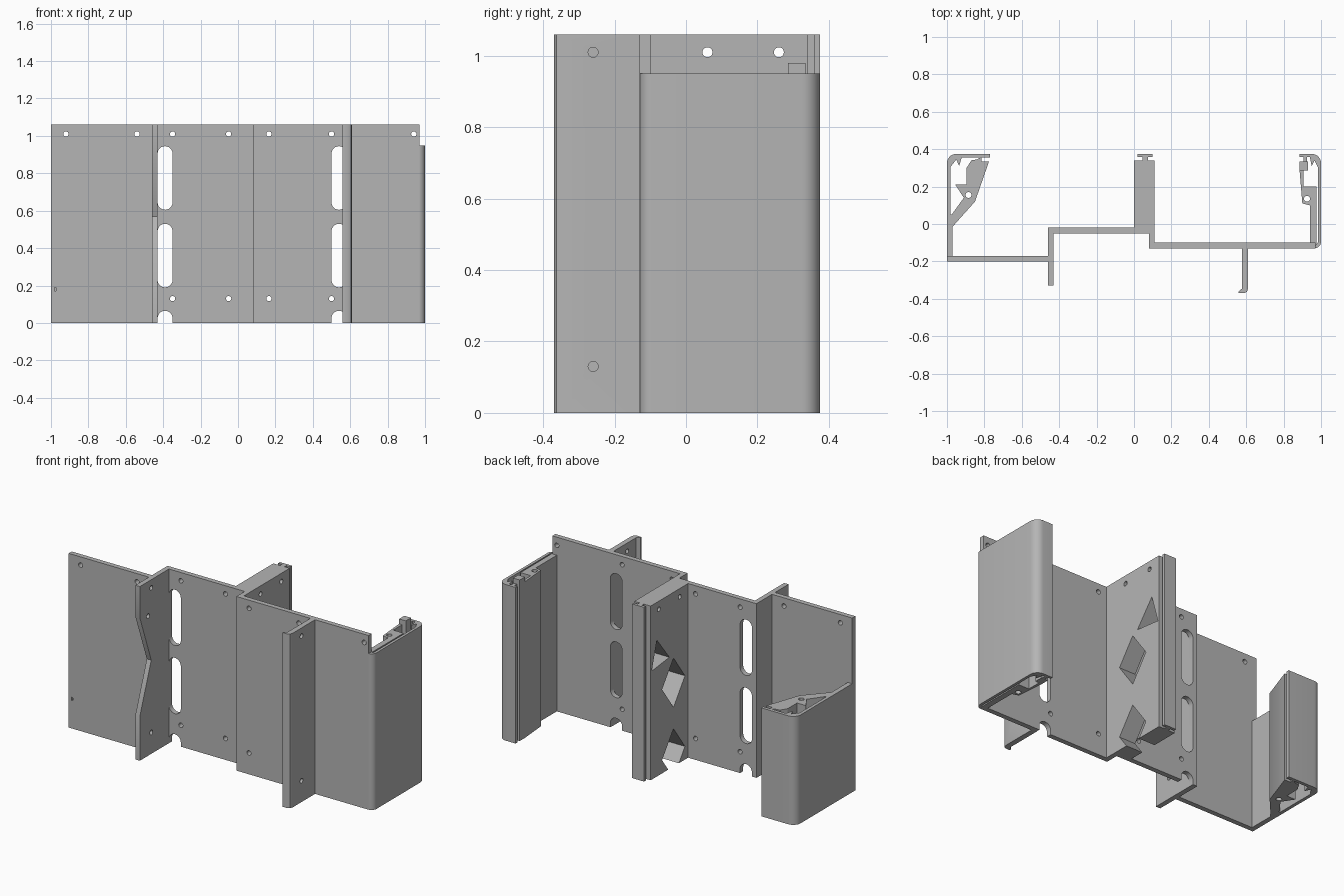
import bpy, bmesh, math
from mathutils import Vector

cube = bpy.data.objects.get("Cube")
if cube:
    bpy.data.objects.remove(cube, do_unlink=True)

grey = bpy.data.materials.new("plain_grey")
grey.use_nodes = True
grey.diffuse_color = (0.46, 0.46, 0.46, 1)
grey.node_tree.nodes["Principled BSDF"].inputs["Base Color"].default_value = (0.46, 0.46, 0.46, 1)

H = 1.06           # full height
LEFT_H = 0.66      # height of the hooked wall on the -x side
RIGHT_H = 0.95     # height of the hooked wall on the +x side
MAP = {"x": lambda u, v, w: (w, u, v),
       "y": lambda u, v, w: (u, w, v),
       "z": lambda u, v, w: (u, v, w)}


def prism(name, outlines, lo, hi, axis="z"):
    """Extrude one or more outlines along an axis into one object."""
    bm = bmesh.new()
    for pts in outlines:
        a = [bm.verts.new(MAP[axis](u, v, lo)) for u, v in pts]
        b = [bm.verts.new(MAP[axis](u, v, hi)) for u, v in pts]
        bm.faces.new(a)
        bm.faces.new(b[::-1])
        for i in range(len(a)):
            j = (i + 1) % len(a)
            bm.faces.new((a[j], a[i], b[i], b[j]))
    bmesh.ops.recalc_face_normals(bm, faces=bm.faces)
    me = bpy.data.meshes.new(name)
    bm.to_mesh(me)
    bm.free()
    me.materials.append(grey)
    ob = bpy.data.objects.new(name, me)
    bpy.context.collection.objects.link(ob)
    return ob


def activate(ob):
    bpy.ops.object.select_all(action="DESELECT")
    ob.select_set(True)
    bpy.context.view_layer.objects.active = ob


def cut(ob, outlines, axis):
    """Cut outlines right through a part."""
    tool = prism("cutter", outlines, -2, 2, axis)
    tool.hide_render = True
    mod = ob.modifiers.new("cut", "BOOLEAN")
    mod.operation, mod.solver, mod.object = "DIFFERENCE", "EXACT", tool
    activate(ob)
    bpy.ops.object.modifier_apply(modifier=mod.name)
    bpy.data.objects.remove(tool, do_unlink=True)


def rect(x0, x1, y0, y1):
    return [(x0, y0), (x1, y0), (x1, y1), (x0, y1)]


def slot(u, v0, v1, r, n=12):
    """Outline of a vertical slot; a circle when v0 equals v1."""
    top = [(u + r * math.cos(math.pi * i / n), v1 + r * math.sin(math.pi * i / n)) for i in range(n + 1)]
    low = [(u - r * math.cos(math.pi * i / n), v0 - r * math.sin(math.pi * i / n)) for i in range(n + 1)]
    return top + low if v1 > v0 else top + low[1:-1]


def hole(u, v, r=0.014):
    return slot(u, v, v, r)


def ribbon(path, t, n=8):
    """Outline of a strip lying left of a path of (x, y, corner radius)."""
    line = []
    for i, (x, y, r) in enumerate(path):
        p = Vector((x, y))
        if r == 0:
            line.append(p)
            continue
        d0 = (Vector(path[i - 1][:2]) - p).normalized()
        d1 = (Vector(path[i + 1][:2]) - p).normalized()
        c = p + (d0 + d1) * r
        for k in range(n + 1):
            a = math.pi / 2 * k / n
            line.append(c - d1 * r * math.cos(a) - d0 * r * math.sin(a))
    inner = []
    for i, p in enumerate(line):
        d0 = (p - line[max(i - 1, 0)]).normalized()
        d1 = (line[min(i + 1, len(line) - 1)] - p).normalized()
        d = (d0 + d1).normalized()
        m = d.dot(d1 if d1.length else d0)
        inner.append(p + Vector((-d.y, d.x)) * t / m)
    return [tuple(p) for p in line + inner[::-1]]


parts = []

# Three stepped upright panels
side_panel = prism("left_end_panel", [rect(-1, -0.45, -0.2, -0.17)], 0, H)
cut(side_panel, [hole(-0.92, 1.01), hole(-0.54, 1.01), hole(-0.98, 0.18, 0.01)], "y")

mid_panel = prism("middle_panel", [rect(-0.44, 0.05, -0.05, -0.02)], 0, H)
wide_panel = prism("wide_panel", [rect(0.08, 0.97, -0.13, -0.1)], 0, H)
for panel, slot_x, hole_xs in ((mid_panel, -0.39, (-0.35, -0.05)), (wide_panel, 0.54, (0.165, 0.5))):
    cut(panel, [slot(slot_x, z - 0.13, z + 0.13, 0.04) for z in (0.775, 0.36, -0.105)], "y")
    cut(panel, [hole(x, z) for x in hole_xs for z in (0.13, 1.01)], "y")
cut(wide_panel, [hole(0.94, 1.01)], "y")

# Notched fin at the step
notched_fin = prism("notched_fin", [[(-0.02, 0), (-0.02, H), (-0.33, H), (-0.33, 0.87),
                                     (-0.22, 0.57), (-0.33, 0.27), (-0.33, 0)]], -0.46, -0.43, "x")
cut(notched_fin, [hole(-0.22, 1.01), hole(-0.25, 0.85), hole(-0.22, 0.13)], "x")

# Front fin with a small curled lip
lipped_fin = prism("lipped_fin", [[(0.578, -0.12), (0.578, -0.345), (0.56, -0.36), (0.56, -0.37),
                                   (0.59, -0.37), (0.604, -0.362), (0.61, -0.345), (0.61, -0.12)]], 0, H)
cut(lipped_fin, [hole(-0.26, 1.01), hole(-0.26, 0.13)], "x")

# Rear post with openings and a T-shaped rail
post = prism("rear_post", [[(0, -0.05), (0.08, -0.05), (0.08, -0.13), (0.11, -0.13),
                            (0.11, 0.34), (0, 0.34)]], 0, H)
openings = [[(0.12, z + 0.15), (0.01, z), (0.12, z - 0.15), (0.23, z)] for z in (0.51, 0.08)]
openings.append([(0.28, 0.83), (0.16, 0.68), (0.33, 0.66)])
cut(post, openings, "x")
cut(post, [hole(0.06, 1.01), hole(0.26, 1.01)], "x")
rail = prism("post_rail", [[(0.045, 0.335), (0.075, 0.335), (0.075, 0.358), (0.1, 0.358),
                            (0.1, 0.375), (0.02, 0.375), (0.02, 0.358), (0.045, 0.358)]], 0, H)

# Hooked wall on the -x side with its slanted clip
left_wall = prism("left_hooked_wall", [ribbon([(-0.77, 0.375, 0), (-1, 0.375, 0.05), (-1, -0.2, 0)], 0.02)], 0, LEFT_H)
left_inner = prism("left_wall_lining", [rect(-0.985, -0.97, -0.18, 0.05)], 0, LEFT_H)
left_clip = prism("left_clip", [[(-0.975, -0.02), (-0.85, 0.12), (-0.775, 0.335), (-0.815, 0.335),
                                 (-0.815, 0.36), (-0.84, 0.345), (-0.87, 0.34), (-0.895, 0.3),
                                 (-0.895, 0.21), (-0.955, 0.21), (-0.91, 0.14), (-0.975, 0.05)]], 0, LEFT_H)
cut(left_clip, [hole(-0.885, 0.155, 0.016)], "z")
left_barb = prism("left_barb", [[(-0.985, 0.36), (-0.985, 0.3), (-0.95, 0.345), (-0.935, 0.31),
                                 (-0.92, 0.36)]], 0, LEFT_H)

# Hooked wall on the +x side with its straight clip
right_wall = prism("right_hooked_wall", [ribbon([(0.96, -0.13, 0), (1, -0.13, 0.035), (1, 0.375, 0.05),
                                                 (0.885, 0.375, 0)], 0.017)], 0, RIGHT_H)
right_clip = prism("right_clip", [[(0.94, -0.11), (0.975, -0.11), (0.975, 0.2), (0.905, 0.2),
                                   (0.905, 0.29), (0.885, 0.29), (0.9, 0.11), (0.94, 0.1)]], 0, RIGHT_H)
cut(right_clip, [hole(0.925, 0.135, 0.016)], "z")
right_stub = prism("right_clip_stub", [rect(0.885, 0.93, 0.285, 0.335)], 0, 0.98)
right_neck = prism("right_clip_neck", [rect(0.905, 0.925, 0.33, 0.365)], 0, RIGHT_H)
right_barb = prism("right_barb", [[(0.985, 0.36), (0.985, 0.3), (0.965, 0.34), (0.95, 0.31),
                                   (0.94, 0.36)]], 0, RIGHT_H)

# Smooth the rounded corners and keep the edges sharp
for ob in (side_panel, mid_panel, wide_panel, notched_fin, lipped_fin, post, rail, left_wall,
           left_clip, right_wall, right_clip):
    activate(ob)
    bpy.ops.object.shade_smooth_by_angle(angle=math.radians(30))
